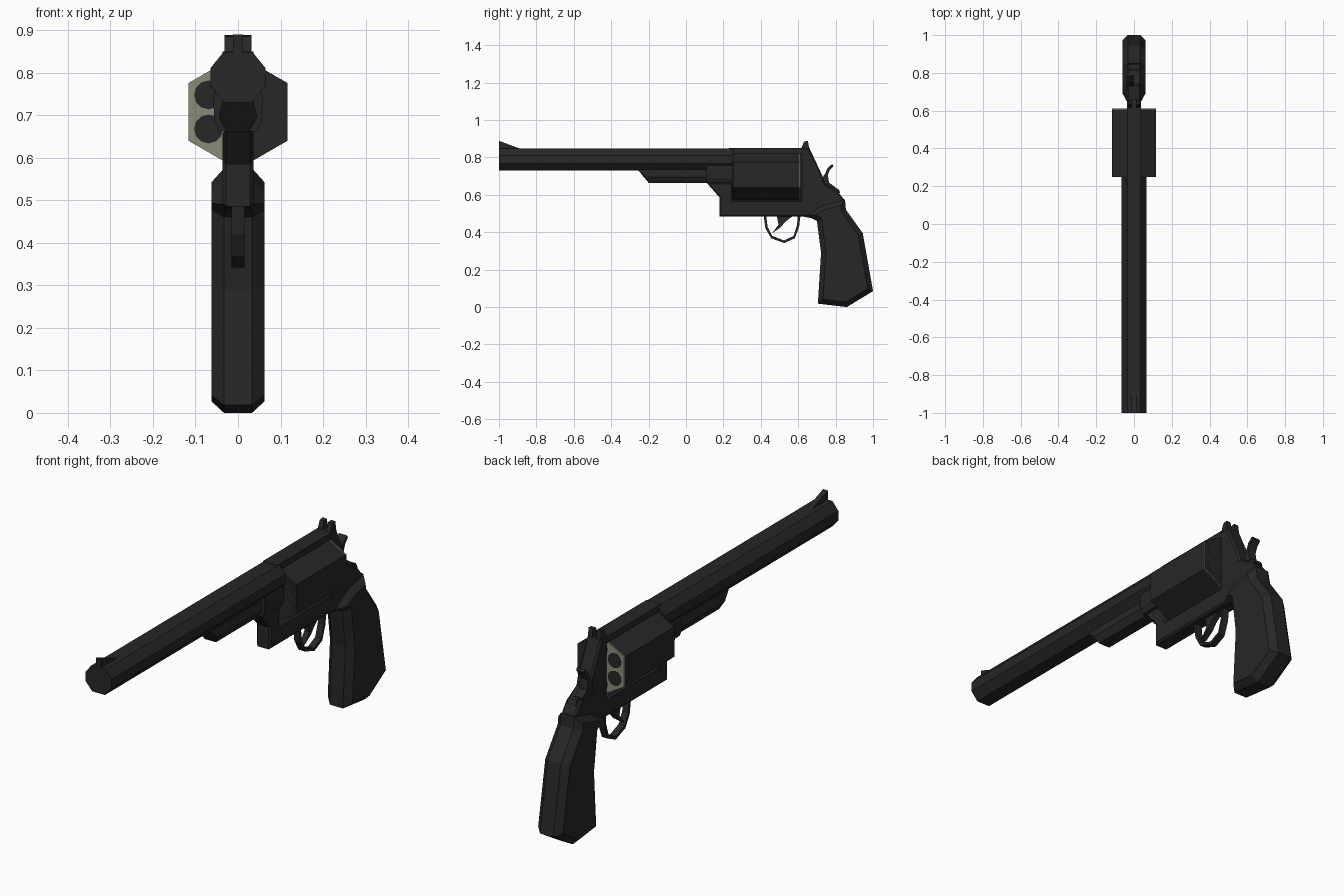
import bpy, bmesh, math
from mathutils import Vector

if "Cube" in bpy.data.objects:
    bpy.data.objects.remove(bpy.data.objects["Cube"])


def material(name, rgb):
    m = bpy.data.materials.new(name)
    m.diffuse_color = (*rgb, 1)
    m.use_nodes = True
    m.node_tree.nodes["Principled BSDF"].inputs["Base Color"].default_value = m.diffuse_color
    return m


DARK = material("black_steel", (0.02, 0.02, 0.02))
BEIGE = material("pale_metal", (0.26, 0.26, 0.19))


def finish(bm, name):
    bmesh.ops.recalc_face_normals(bm, faces=bm.faces)
    me = bpy.data.meshes.new(name)
    bm.to_mesh(me)
    bm.free()
    ob = bpy.data.objects.new(name, me)
    me.materials.append(DARK)
    me.materials.append(BEIGE)
    bpy.context.collection.objects.link(ob)
    return ob


def loft(bm, rings):
    """Skin a list of equal rings and cap both ends."""
    vs = [[bm.verts.new(p) for p in r] for r in rings]
    n = len(vs[0])
    for a, b in zip(vs, vs[1:]):
        for i in range(n):
            j = (i + 1) % n
            bm.faces.new((a[i], a[j], b[j], b[i]))
    bm.faces.new(vs[0])
    bm.faces.new(vs[-1])


def inset(pts, d):
    """Shrink a closed 2D outline by d with mitred corners."""
    n = len(pts)
    area = sum(pts[i - 1][0] * pts[i][1] - pts[i][0] * pts[i - 1][1] for i in range(n))
    s = 1 if area > 0 else -1
    out = []
    for i in range(n):
        p = Vector(pts[i])
        e1 = (p - Vector(pts[i - 1])).normalized()
        e2 = (Vector(pts[(i + 1) % n]) - p).normalized()
        n1, n2 = Vector((-e1.y, e1.x)) * s, Vector((-e2.y, e2.x)) * s
        out.append(p + (n1 + n2) * d / max(0.4, 1 + n1.dot(n2)))
    return out


def plate(name, pts, w, x=0, chamfer=0, core=None):
    """Side outline (y, z) widened to half-width w, with optional chamfered edges."""
    bm = bmesh.new()
    small = inset(pts, chamfer) if chamfer else pts
    layers = [(-w, small), (w, small)]
    if chamfer:
        layers[1:1] = [(-core, pts), (core, pts)]
    loft(bm, [[(x + k, p[0], p[1]) for p in r] for k, r in layers])
    return finish(bm, name)


def prism(bm, pts, y0, y1):
    """Cross-section (x, z) run along y."""
    loft(bm, [[(p[0], y, p[1]) for p in pts] for y in (y0, y1)])


def mirrored(half):
    return half + [(-x, z) for x, z in reversed(half)]


# Barrel
bm = bmesh.new()
prism(bm, mirrored([(.035, .847), (.065, .81), (.065, .768), (.032, .73)]), -1, .25)
finish(bm, "barrel")
plate("front_sight", [(-1, .84), (-1, .889), (-.87, .84)], .012)

# Ejector shroud under the barrel, with a sloping nose
bm = bmesh.new()
sec = mirrored([(.035, .74), (.045, .695), (.028, .662)])
nose = {.74: -.262, .695: -.215, .662: -.198}
loft(bm, [[(x, nose[z], z) for x, z in sec], [(x, .25, z) for x, z in sec]])
finish(bm, "ejector_shroud")

# Frame: front collar, top strap, lower frame with recoil shield
bm = bmesh.new()
prism(bm, mirrored([(.045, .80), (.058, .74), (.056, .69), (.045, .662)]), .11, .25)
finish(bm, "frame_collar")
plate("top_strap", [(.23, .82), (.23, .85), (.62, .85), (.62, .82)], .036)
plate("frame", [(.11, .665), (.18, .585), (.18, .485), (.62, .485), (.70, .47),
                (.80, .52), (.845, .575), (.81, .62), (.74, .66), (.73, .70),
                (.66, .85), (.612, .85), (.612, .572), (.25, .572), (.25, .665)],
      .036, chamfer=.008, core=.028)
for side in (-1, 1):
    plate("rear_sight", [(.612, .84), (.632, .885), (.652, .888), (.66, .84)],
          .011, x=side * .021)

# Hexagonal cylinder
CZ, R = .7075, .135
hexa = [(R * math.sin(k * math.pi / 3), CZ + R * math.cos(k * math.pi / 3)) for k in range(6)]
bm = bmesh.new()
prism(bm, hexa, .253, .606)
finish(bm, "cylinder")

# Thin end plates in halves: the left half is pale, the rear one has a pale rim
for name, y0, y1, rim in (("cylinder_front", .25, .253, 0), ("cylinder_rear", .606, .611, 1)):
    bm = bmesh.new()
    prism(bm, hexa[:4], y0, y1)
    prism(bm, [(-x, z) for x, z in hexa[:4]], y0, y1)
    bmesh.ops.recalc_face_normals(bm, faces=bm.faces)
    for f in bm.faces:
        if abs(f.normal.y) > .9:
            f.material_index = int(f.calc_center_median().x < 0)
        else:
            f.material_index = rim
    finish(bm, name)

# Chamber mouths at both ends
for name, y in (("front_chambers", .249), ("rear_chambers", .611)):
    bm = bmesh.new()
    for k in range(6):
        a = math.radians(30 + 60 * k)
        cx, cz = .08 * math.cos(a), CZ + .08 * math.sin(a)
        prism(bm, [(cx + .034 * math.cos(t * math.pi / 6), cz + .034 * math.sin(t * math.pi / 6))
                   for t in range(12)], y, y + .001)
    finish(bm, name)

# Grip with broad chamfers
plate("grip", [(.64, .49), (.70, .46), (.722, .29), (.705, .018), (.86, .0), (1, .085),
               (.945, .395), (.855, .52), (.85, .575), (.73, .545)],
      .062, chamfer=.026, core=.033)

# Trigger guard as a bent strip
path = [(.415, .49), (.425, .42), (.455, .368), (.525, .342), (.582, .368), (.605, .43), (.612, .49)]
mid = Vector((.515, .49))
inner = [Vector(p) + (mid - Vector(p)).normalized() * .014 for p in path]
plate("trigger_guard", path + inner[::-1], .015)
plate("trigger", [(.485, .49), (.495, .44), (.46, .395), (.505, .425), (.53, .455), (.575, .49)], .013)

# Hammer with a spur, set slightly to one side
plate("hammer", [(.72, .64), (.728, .69), (.745, .715), (.758, .745), (.782, .765), (.788, .752),
                 (.77, .735), (.758, .705), (.765, .665), (.80, .64), (.79, .62)],
      .02, x=-.02)
plate("frame_latch", [(.76, .62), (.765, .645), (.815, .632), (.825, .61)], .022)
